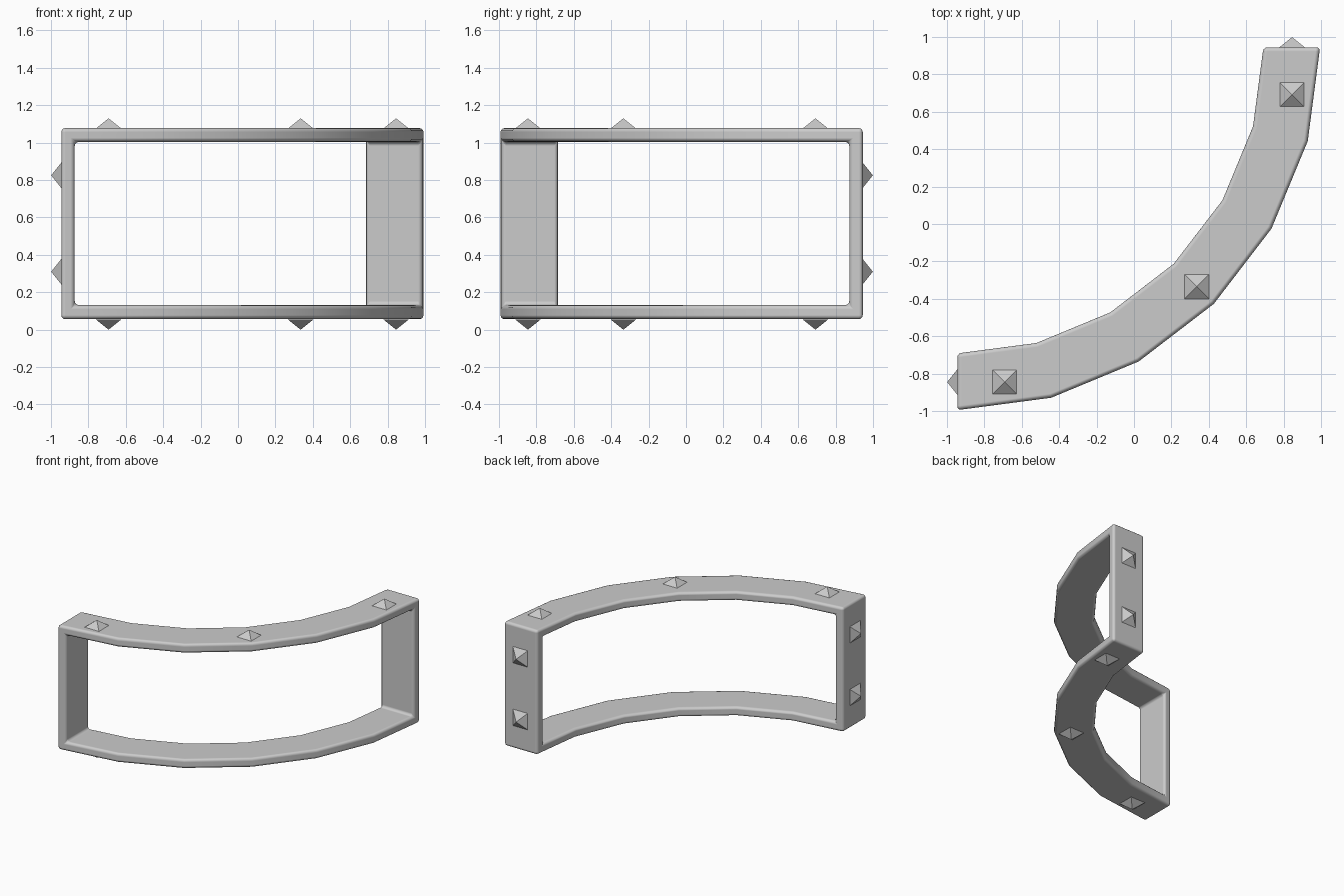
import bpy, bmesh, math
from mathutils import Matrix, Vector

if "Cube" in bpy.data.objects:
    bpy.data.objects.remove(bpy.data.objects["Cube"])

END, R_IN, R_OUT = 0.945, 1.637, 1.94
T = 0.072
LEVELS = [0.056, 0.131, 1.004, 1.078]


def link(name, bm):
    bmesh.ops.recalc_face_normals(bm, faces=bm.faces[:])
    me = bpy.data.meshes.new(name)
    bm.to_mesh(me)
    bm.free()
    ob = bpy.data.objects.new(name, me)
    bpy.context.collection.objects.link(ob)
    return ob


# Plan polyline: six chords over a quarter turn, plus a cut for each end post
def plan(r):
    pts = [Vector((-END + r * math.sin(math.radians(a)), END - r * math.cos(math.radians(a))))
           for a in range(0, 91, 15)]
    first = pts[0].lerp(pts[1], T / (pts[1].x - pts[0].x))
    last = Vector((-first.y, -first.x))
    return [pts[0], first] + pts[1:-1] + [last, pts[-1]]


# Curved rectangular frame: only the border cells of the sheet are filled
bm = bmesh.new()
sides = [plan(R_IN), plan(R_OUT)]
n = len(sides[0])
grid = [[[bm.verts.new((p.x, p.y, z)) for z in LEVELS] for p in s] for s in sides]


def filled(i, j):
    inside = 0 <= i < n - 1 and 0 <= j < 3
    return inside and (i in (0, n - 2) or j != 1)


for i in range(n - 1):
    for j in range(3):
        if not filled(i, j):
            continue
        ring = [(i, j), (i + 1, j), (i + 1, j + 1), (i, j + 1)]
        for g in grid:
            bm.faces.new([g[a][b] for a, b in ring])
        for k, (di, dj) in enumerate([(0, -1), (1, 0), (0, 1), (-1, 0)]):
            if not filled(i + di, j + dj):
                (a, b), (c, d) = ring[k], ring[(k + 1) % 4]
                bm.faces.new([grid[0][a][b], grid[0][c][d], grid[1][c][d], grid[1][a][b]])
for f in bm.faces:
    f.smooth = True
frame = link("curved_frame", bm)
bev = frame.modifiers.new("rounded_edges", 'BEVEL')
bev.width, bev.segments = 0.022, 3
bev.limit_method, bev.angle_limit = 'ANGLE', math.radians(40)
bev.harden_normals = True


# Square pyramid studs pointing along a given direction
def stud(name, base, direction):
    d = Vector(direction)
    bm = bmesh.new()
    h = 0.054
    bmesh.ops.create_cone(bm, cap_ends=True, segments=4, radius1=0.0675 * math.sqrt(2),
                          radius2=0, depth=h,
                          matrix=Matrix.Translation((0, 0, h / 2)) @ Matrix.Rotation(math.pi / 4, 4, 'Z'))
    bmesh.ops.remove_doubles(bm, verts=bm.verts[:], dist=1e-5)
    ob = link(name, bm)
    ob.matrix_world = Matrix.Translation(base) @ d.to_track_quat('Z', 'Y').to_matrix().to_4x4()


for x, y in [(-0.692, -0.845), (0.335, -0.335), (0.845, 0.692)]:
    stud("top_stud", (x, y, LEVELS[3] - 0.002), (0, 0, 1))
    stud("bottom_stud", (x, y, LEVELS[0] - 0.002), (0, 0, -1))
for z in (0.31, 0.825):
    stud("left_end_stud", (-END, -0.845, z), (-1, 0, 0))
    stud("back_end_stud", (0.845, END, z), (0, 1, 0))
